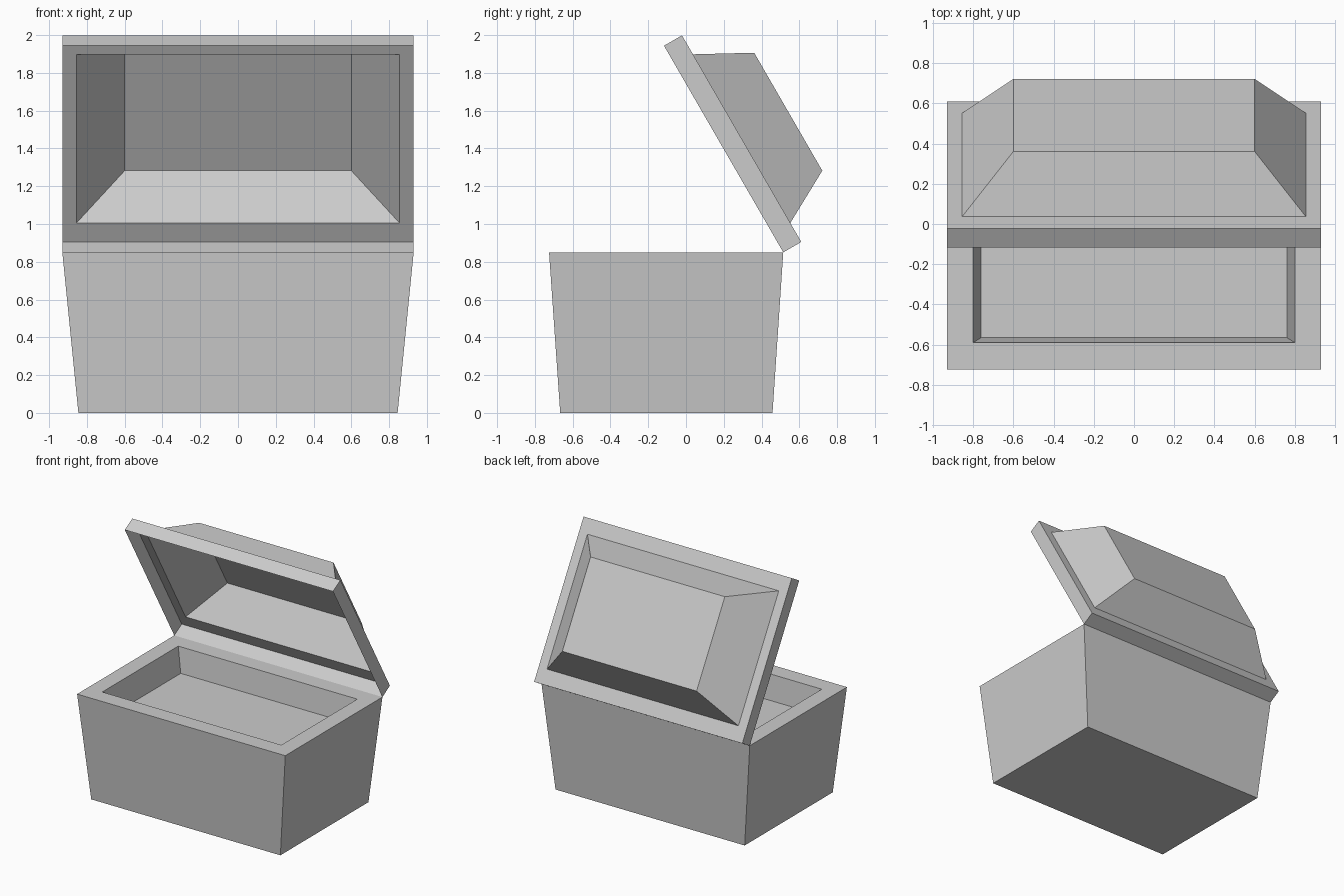
import bpy
import bmesh
from math import radians

if "Cube" in bpy.data.objects:
    bpy.data.objects.remove(bpy.data.objects["Cube"])


def loft(name, rings, cap_start):
    """Join rectangular rings (half x, y min, y max, z) and cap the ends."""
    bm = bmesh.new()
    loops = []
    for hx, y0, y1, z in rings:
        corners = ((-hx, y0), (hx, y0), (hx, y1), (-hx, y1))
        loops.append([bm.verts.new((x, y, z)) for x, y in corners])
    for a, b in zip(loops, loops[1:]):
        for i in range(4):
            j = (i + 1) % 4
            bm.faces.new((a[i], a[j], b[j], b[i]))
    bm.faces.new(loops[-1])
    if cap_start:
        bm.faces.new(loops[0][::-1])
    mesh = bpy.data.meshes.new(name)
    bm.to_mesh(mesh)
    bm.free()
    obj = bpy.data.objects.new(name, mesh)
    bpy.context.collection.objects.link(obj)
    return obj


# Tapered box with a shallow recess in the top
loft("chest_base", [
    (0.845, -0.666, 0.458, 0.0),
    (0.93, -0.725, 0.515, 0.85),
    (0.80, -0.59, 0.38, 0.85),
    (0.76, -0.565, 0.355, 0.65),
], True)

# Thin lid shell, open underneath: skirt, flat rim and raised top.
# Built closed with the hinge line at its origin, then swung open.
lid = loft("chest_lid", [
    (0.93, -1.263, 0.0, 0.0),
    (0.93, -1.263, 0.0, 0.11),
    (0.855, -1.147, -0.116, 0.11),
    (0.60, -0.992, -0.271, 0.395),
], False)
lid.location = (0, 0.515, 0.85)
lid.rotation_euler = (radians(-60), 0, 0)
